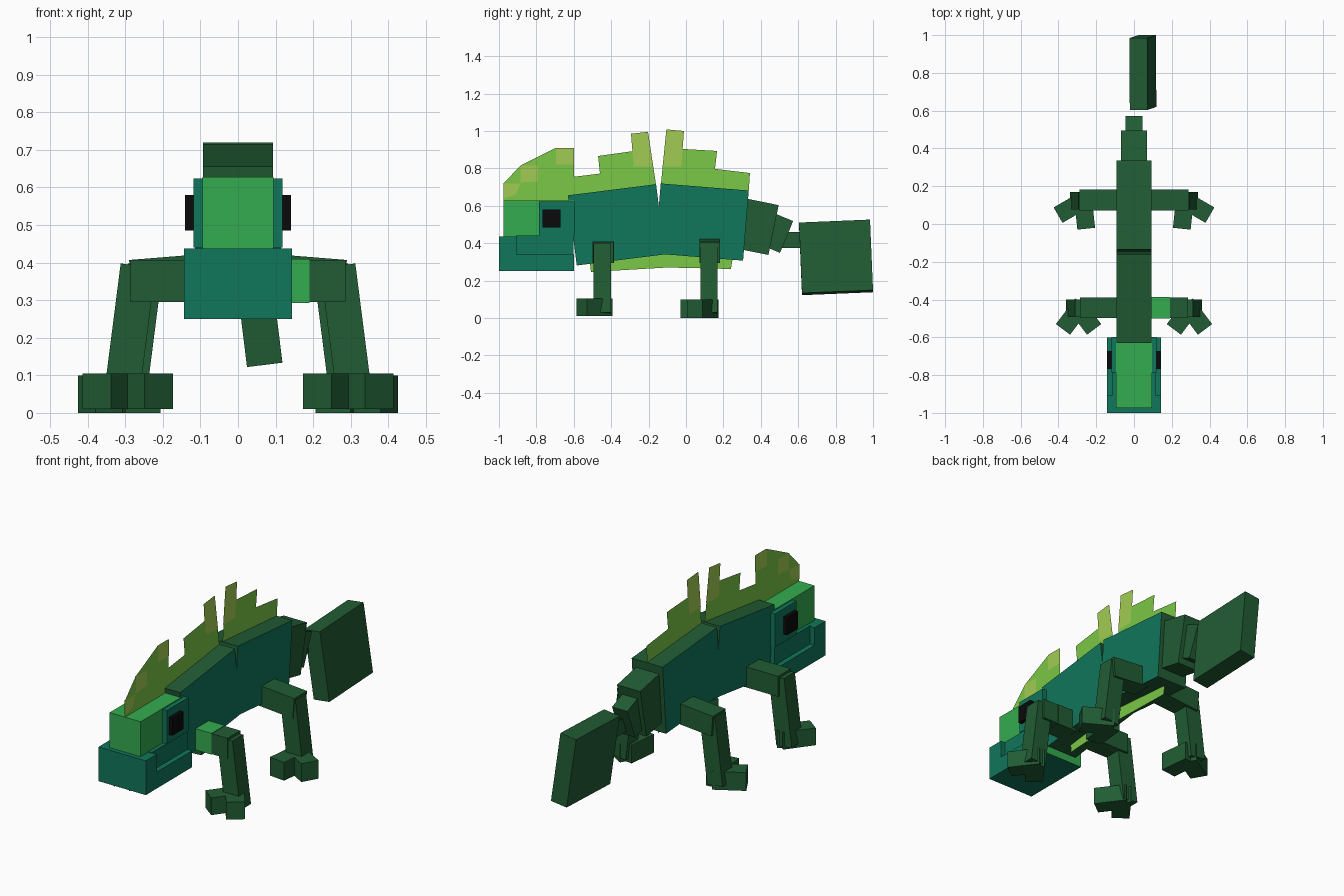
import bpy, bmesh
from math import radians
from mathutils import Euler, Matrix, Vector

cube = bpy.data.objects.get("Cube")
if cube:
    bpy.data.objects.remove(cube, do_unlink=True)


def material(name, rgb):
    m = bpy.data.materials.new(name)
    m.use_nodes = True
    m.diffuse_color = (*rgb, 1)
    m.node_tree.nodes["Principled BSDF"].inputs["Base Color"].default_value = (*rgb, 1)
    return m


TEAL = material("teal", (0.005, 0.181, 0.102))
LEAF = material("leaf green", (0.034, 0.413, 0.08))
DARK = material("dark green", (0.015, 0.107, 0.034))
LIME = material("lime", (0.198, 0.578, 0.061))
TIP = material("yellow green", (0.361, 0.597, 0.084))
BLACK = material("black", (0.003, 0.003, 0.003))


def add_object(name, bm, mats):
    mesh = bpy.data.meshes.new(name)
    bm.to_mesh(mesh)
    bm.free()
    for m in mats:
        mesh.materials.append(m)
    ob = bpy.data.objects.new(name, mesh)
    bpy.context.collection.objects.link(ob)
    return ob


def box(name, size, loc, mat, rot=(0, 0, 0), second=None, rule=None):
    """Box; faces whose local normal satisfies the rule take the second colour."""
    bm = bmesh.new()
    bmesh.ops.create_cube(bm, size=1)
    bmesh.ops.scale(bm, vec=size, verts=bm.verts)
    bm.normal_update()
    if rule:
        for f in bm.faces:
            f.material_index = int(rule(f.normal))
    ob = add_object(name, bm, [mat, second] if second else [mat])
    ob.location = loc
    ob.rotation_euler = [radians(a) for a in rot]
    return ob


def span(name, half_x, y, z, mat, **kw):
    """Centred box given by its y and z limits."""
    return box(name, (2 * half_x, y[1] - y[0], z[1] - z[0]),
               (0, sum(y) / 2, sum(z) / 2), mat, **kw)


def fin(name, pts, mat, thick=0.0):
    """Flat upright sheet on the centre plane, from (y, z) points."""
    bm = bmesh.new()
    for x in {-thick, thick}:
        bm.faces.new([bm.verts.new((x, y, z)) for y, z in pts])
    bmesh.ops.triangulate(bm, faces=bm.faces)
    add_object(name, bm, [mat])


# Body halves: teal flanks, dark back and underside
flank = lambda n: abs(n.x) > 0.5
box("body_front", (0.187, 0.475, 0.378), (0, -0.372, 0.498), DARK, (7.2, 0, 0), TEAL, flank)
box("body_rear", (0.187, 0.472, 0.376), (0, 0.085, 0.513), DARK, (-4.6, 0, 0), TEAL, flank)

# Head and jaw
rear = lambda n: n.y > 0.5
span("upper_head", 0.094, (-0.975, -0.6), (0.435, 0.628), LEAF)
span("eye_band", 0.119, (-0.785, -0.597), (0.44, 0.623), TEAL)
span("mouth_inside", 0.115, (-0.91, -0.602), (0.33, 0.44), TEAL)
span("lower_jaw", 0.143, (-0.905, -0.6), (0.25, 0.34), TEAL, second=LEAF, rule=rear)
span("snout", 0.143, (-1.0, -0.905), (0.25, 0.437), TEAL)
span("eyes", 0.141, (-0.767, -0.672), (0.485, 0.58), BLACK)

# Tail
box("tail_base", (0.14, 0.2, 0.272), (0, 0.37, 0.49), DARK, (-11.5, 0, 0))
box("tail_middle", (0.092, 0.14, 0.184), (0, 0.473, 0.46), DARK, (-22.5, 0, 0))
fin("tail_link", [(0.48, 0.375), (0.63, 0.375), (0.63, 0.46), (0.48, 0.46)], DARK)
box("tail_club", (0.095, 0.38, 0.38), (0.047, 0.802, 0.324), DARK, (2.4, -7, 0))

# Crest along the head and back, with paler tips
fin("head_crest", [(-0.975, 0.62), (-0.975, 0.72), (-0.885, 0.72), (-0.885, 0.815),
                   (-0.695, 0.815), (-0.695, 0.91), (-0.6, 0.91), (-0.6, 0.62)], LIME)
fin("front_crest", [(-0.628, 0.65), (-0.64, 0.75), (-0.46, 0.772), (-0.47, 0.866), (-0.278, 0.893),
                    (-0.294, 0.985), (-0.203, 0.995), (-0.16, 0.71)], LIME)
fin("rear_crest", [(-0.134, 0.715), (-0.105, 1.008), (-0.011, 1.0), (-0.02, 0.904),
                   (0.166, 0.893), (0.155, 0.797), (0.342, 0.775), (0.335, 0.675)], LIME)
tips = [
    [(-0.975, 0.64), (-0.975, 0.72), (-0.885, 0.72), (-0.91, 0.66)],
    [(-0.885, 0.725), (-0.885, 0.815), (-0.79, 0.815), (-0.79, 0.73)],
    [(-0.695, 0.82), (-0.695, 0.91), (-0.6, 0.91), (-0.6, 0.82)],
    [(-0.28, 0.81), (-0.294, 0.985), (-0.203, 0.995), (-0.176, 0.81)],
    [(-0.125, 0.81), (-0.105, 1.008), (-0.011, 1.0), (-0.025, 0.81)],
]
for i, pts in enumerate(tips):
    fin(f"crest_tip_{i + 1}", pts, TIP, 0.002)
fin("belly_fin", [(-0.515, 0.31), (-0.508, 0.246), (-0.1, 0.27), (0.24, 0.262),
                  (0.25, 0.32), (-0.1, 0.345)], LIME)

# Legs: upper part, splayed lower part and two toes each
toe_len = 0.17
for side, s in (("left", 1), ("right", -1)):
    for part, arm_y, leg_x, arm_z, tilt, toes, foot_z in (
            ("front", -0.443, 0.289, 0.351, 0, ((0.376, -0.558, 37), (0.211, -0.558, -37)), 0.058),
            ("rear", 0.127, 0.27, 0.36, 4.6, ((0.402, 0.047, 60), (0.253, -0.025, -6)), 0.05)):
        box(f"{part}_upper_leg_{side}", (0.225, 0.11, 0.112), (s * 0.173, arm_y, arm_z), DARK, (0, s * tilt, 0))
        box(f"{part}_lower_leg_{side}", (0.094, 0.093, 0.37), (s * leg_x, arm_y - 0.004, 0.208), DARK,
            (0, -7.3 * s, 0))
        for i, (tx, ty, yaw) in enumerate(toes):
            # Toe box reaches back from its tip to beneath the leg
            back = Euler((0, 0, radians(yaw))).to_matrix() @ Vector((0, toe_len / 2, 0))
            box(f"{part}_toe_{i + 1}_{side}", (0.094, toe_len, 0.094 if part == "front" else 0.1),
                (s * (tx + back.x), ty + back.y, foot_z), DARK, (0, 0, s * yaw))

# Bright patch on the left shoulder
box("shoulder_patch", (0.12, 0.114, 0.116), (0.13, -0.443, 0.351), DARK, second=LEAF,
    rule=lambda n: n.z > 0.5 or n.y < -0.5)
